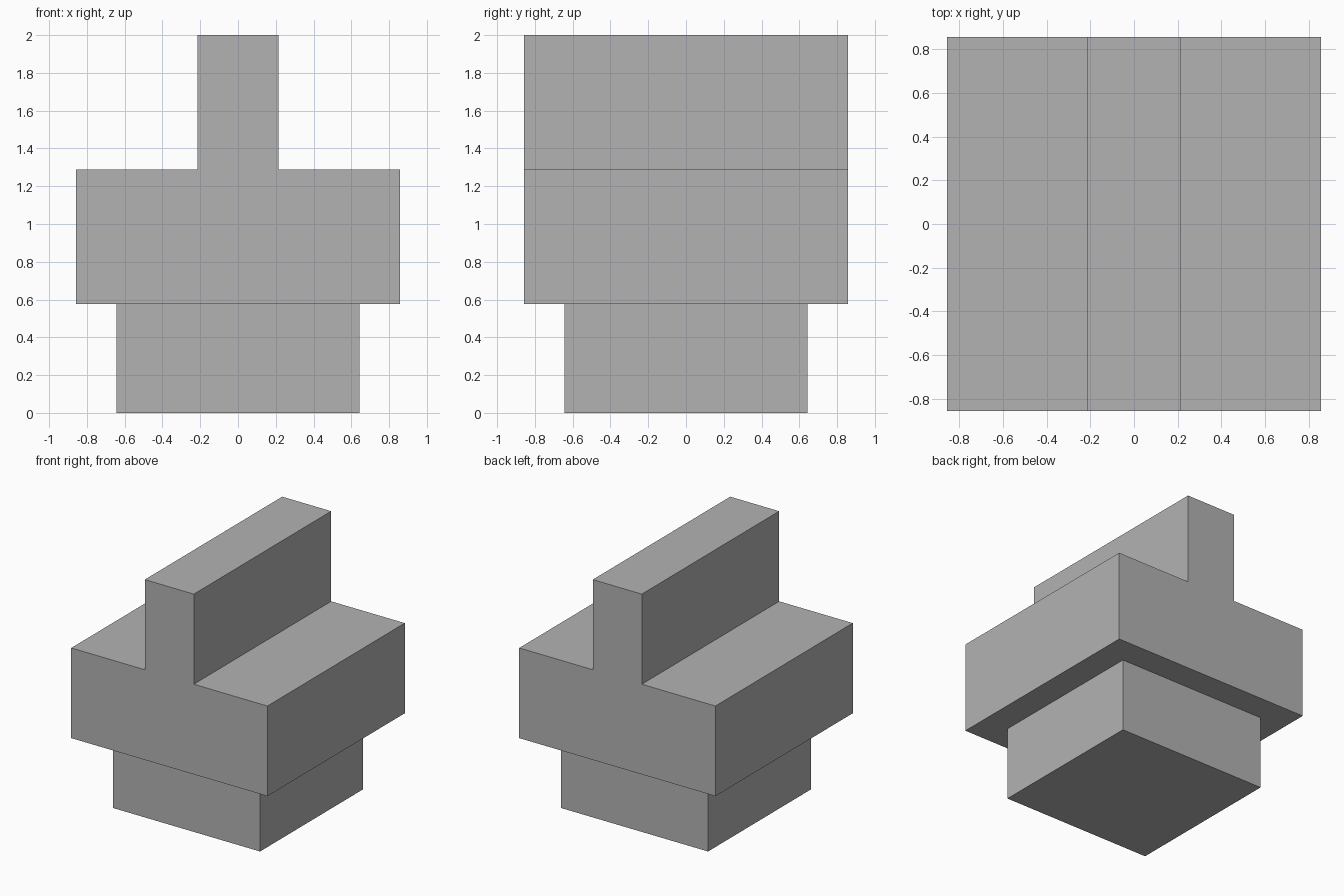
import bpy, bmesh

if "Cube" in bpy.data.objects:
    bpy.data.objects.remove(bpy.data.objects["Cube"])

grey = bpy.data.materials.new("plain_grey")
grey.diffuse_color = (0.45, 0.45, 0.45, 1)
grey.use_nodes = True
grey.node_tree.nodes["Principled BSDF"].inputs["Base Color"].default_value = grey.diffuse_color


def extrude_profile(name, profile, half_depth):
    """Extrude a closed x-z profile along y, centred on y = 0."""
    bm = bmesh.new()
    face = bm.faces.new([bm.verts.new((x, -half_depth, z)) for x, z in profile])
    new = bmesh.ops.extrude_face_region(bm, geom=[face])["geom"]
    verts = [v for v in new if isinstance(v, bmesh.types.BMVert)]
    bmesh.ops.translate(bm, verts=verts, vec=(0, 2 * half_depth, 0))
    bmesh.ops.recalc_face_normals(bm, faces=bm.faces)
    mesh = bpy.data.meshes.new(name)
    bm.to_mesh(mesh)
    bm.free()
    mesh.materials.append(grey)
    obj = bpy.data.objects.new(name, mesh)
    bpy.context.collection.objects.link(obj)
    return obj


BASE, BODY, RIB = 0.643, 0.857, 0.214        # half widths
Z_BODY, Z_SHOULDER, Z_TOP = 0.576, 1.288, 2.0

# Square foot
extrude_profile("foot", [(-BASE, 0), (BASE, 0), (BASE, Z_BODY), (-BASE, Z_BODY)], BASE)

# Wide block with the upright rib, as one inverted-T section
right = [(BODY, Z_BODY), (BODY, Z_SHOULDER), (RIB, Z_SHOULDER), (RIB, Z_TOP)]
left = [(-x, z) for x, z in reversed(right)]
extrude_profile("ribbed_block", right + left, BODY)
